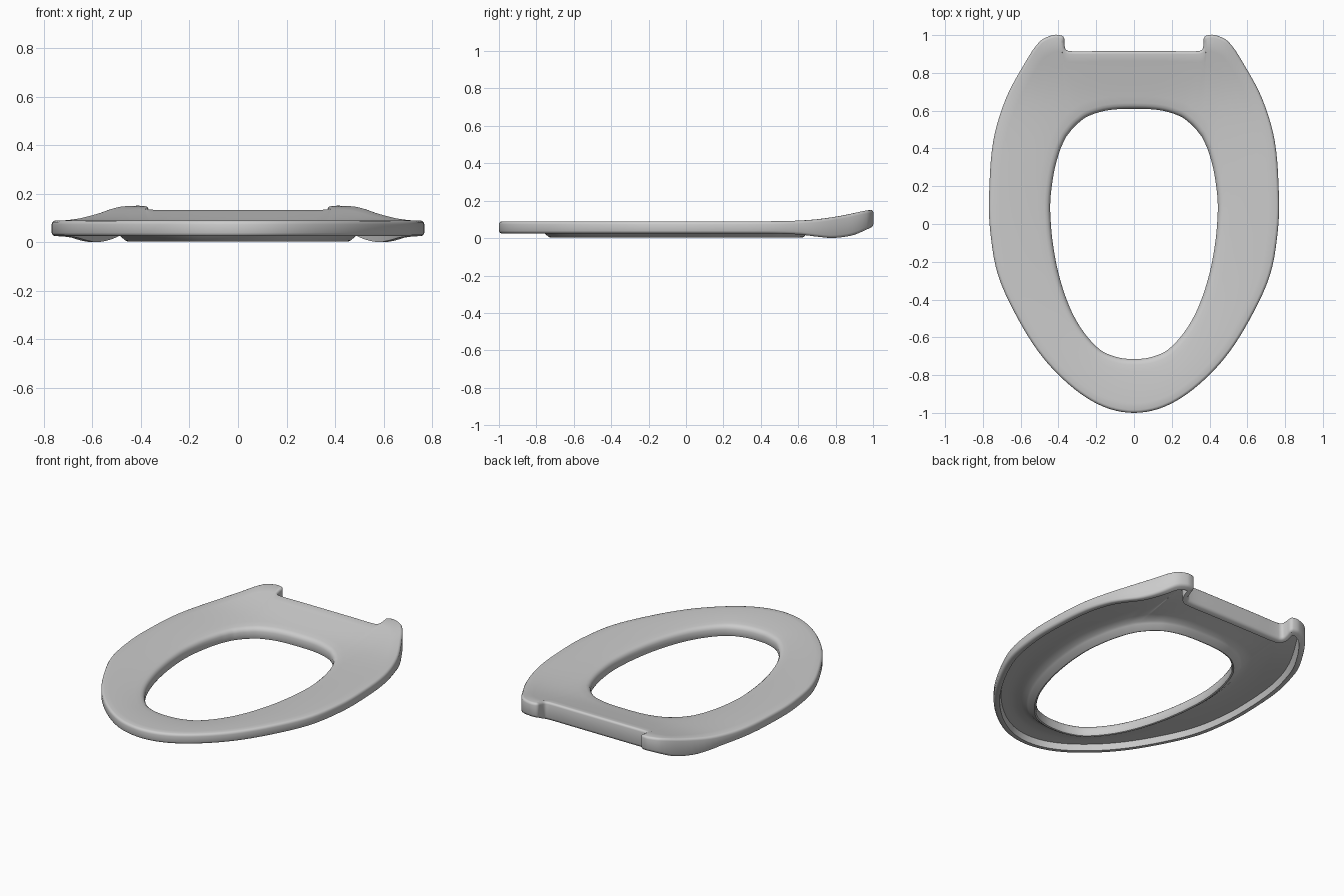
import bpy, bmesh, math
from mathutils import Vector

cube = bpy.data.objects.get("Cube")
if cube:
    bpy.data.objects.remove(cube)

STEPS = 5

# Half outlines from the back centre to the front tip, paired point by point
OUTER = [(0, .915), (.18, .915), (.34, .915), (.362, .925), (.368, .955), (.37, .985),
         (.385, .998), (.43, 1), (.5, .965), (.585, .84), (.68, .66), (.745, .44),
         (.767, .16), (.762, -.03), (.72, -.27), (.61, -.51), (.48, -.71),
         (.32, -.87), (.16, -.968), (0, -1)]
OPENING = [(0, .61), (.14, .602), (.245, .57), (.3, .53), (.325, .505), (.345, .48),
           (.36, .46), (.375, .43), (.392, .39), (.418, .3), (.434, .21), (.443, .12),
           (.442, .03), (.43, -.1), (.4, -.26), (.345, -.43), (.275, -.56),
           (.18, -.665), (.09, -.705), (0, -.715)]
# Height along the seat: (y, z)
TOP = [(-1, .09), (.4, .09), (.56, .092), (.7, .1), (.85, .123), (.95, .145), (1, .152)]
BOTTOM = [(-1, .025), (.4, .025), (.6, .02), (.7, .008), (.79, .001), (.9, .018), (1, .06)]


def spline(points, before, after):
    """Smooth curve through points, with a ghost point at each end."""
    pts = [Vector(p) for p in [before] + points + [after]]
    slope = [None] + [(pts[i + 1] - pts[i - 1]) /
                      ((pts[i + 1] - pts[i]).length + (pts[i] - pts[i - 1]).length)
                      for i in range(1, len(pts) - 1)]
    out = []
    for i in range(1, len(pts) - 2):
        chord = (pts[i + 1] - pts[i]).length
        for k in range(STEPS):
            t = k / STEPS
            s = t * t * (3 - 2 * t)
            out.append(pts[i] * (1 - s) + pts[i + 1] * s
                       + slope[i] * chord * t * (1 - t) ** 2
                       - slope[i + 1] * chord * t * t * (1 - t))
    return out + [pts[-2]]


def ring(half):
    """Closed outline from a half outline, mirrored across x."""
    mirror = lambda p: (-p[0], p[1])
    side = spline(half, mirror(half[1]), mirror(half[-2]))
    return side + [Vector(mirror(p)) for p in side[-2:0:-1]]


def offset(loop, dist, smooth=0):
    """Move a loop sideways; positive goes toward its middle."""
    n = len(loop)
    out = []
    for i, p in enumerate(loop):
        d = (loop[(i + 1) % n] - loop[i - 1]).normalized()
        out.append(p + Vector((d.y, -d.x)) * dist)
    for _ in range(smooth):
        out = [(out[i - 1] + out[i] * 2 + out[(i + 1) % n]) / 4 for i in range(n)]
    return out


def height(points):
    curve = spline(points, (-2, points[0][1]), (1.05, points[-1][1]))

    def at(y):
        for a, b in zip(curve, curve[1:]):
            if y <= b.x:
                f = max(0, (y - a.x) / (b.x - a.x))
                return a.y + (b.y - a.y) * f
        return curve[-1].y
    return at


top, bottom = height(TOP), height(BOTTOM)
outer, opening = ring(OUTER), ring(OPENING)
sections = []


def add(loop, z):
    sections.append([(p.x, p.y, z(p.y)) for p in loop])


def blend(a, b, t):
    return [p.lerp(q, t) for p, q in zip(a, b)]


# Outer wall with rounded edges
for inset, drop in [(.012, 0), (.004, .005), (0, .014)]:
    add(offset(outer, inset), lambda y: bottom(y) + drop)
for inset, drop in [(0, .016), (.002, .009), (.007, .003), (.015, 0)]:
    add(offset(outer, inset), lambda y: top(y) - drop)

# Gently dished top
crown, lip = offset(outer, .015), offset(opening, -.03)
for k in range(1, 8):
    t = k / 7
    add(blend(crown, lip, t), lambda y: top(y) - .014 * t * t)

# Rounded opening wall and its lower lip
for spread, drop in [(.016, .018), (.006, .026), (0, .04)]:
    add(offset(opening, -spread), lambda y: top(y) - drop)
for spread, z in [(0, .014), (.004, .006), (.012, .003), (.02, .007), (.05, .032)]:
    add(offset(opening, -spread), lambda y: z)

# Hollow underside
hollow_in, hollow_out = offset(opening, -.06), offset(outer, .042, 4)
for k in range(6):
    t = k / 5
    add(blend(hollow_in, hollow_out, t),
        lambda y: (.042 + .022 * min(1, t * 2)) + (top(y) - .09) * t)
add(offset(outer, .034, 3), bottom)

# Skin the closed sequence of loops
bm = bmesh.new()
rows = [[bm.verts.new(p) for p in s] for s in sections]
n = len(outer)
for r, row in enumerate(rows):
    nxt = rows[(r + 1) % len(rows)]
    for i in range(n):
        j = (i + 1) % n
        bm.faces.new((row[i], row[j], nxt[j], nxt[i]))
bmesh.ops.recalc_face_normals(bm, faces=bm.faces)
mesh = bpy.data.meshes.new("seat_ring")
bm.to_mesh(mesh)
bm.free()

seat = bpy.data.objects.new("seat_ring", mesh)
bpy.context.collection.objects.link(seat)

grey = bpy.data.materials.new("light_grey")
grey.use_nodes = True
colour = (.6, .6, .6, 1)
grey.diffuse_color = colour
grey.node_tree.nodes["Principled BSDF"].inputs["Base Color"].default_value = colour
mesh.materials.append(grey)

bpy.ops.object.select_all(action='DESELECT')
seat.select_set(True)
bpy.context.view_layer.objects.active = seat
bpy.ops.object.shade_smooth_by_angle(angle=math.radians(42))
